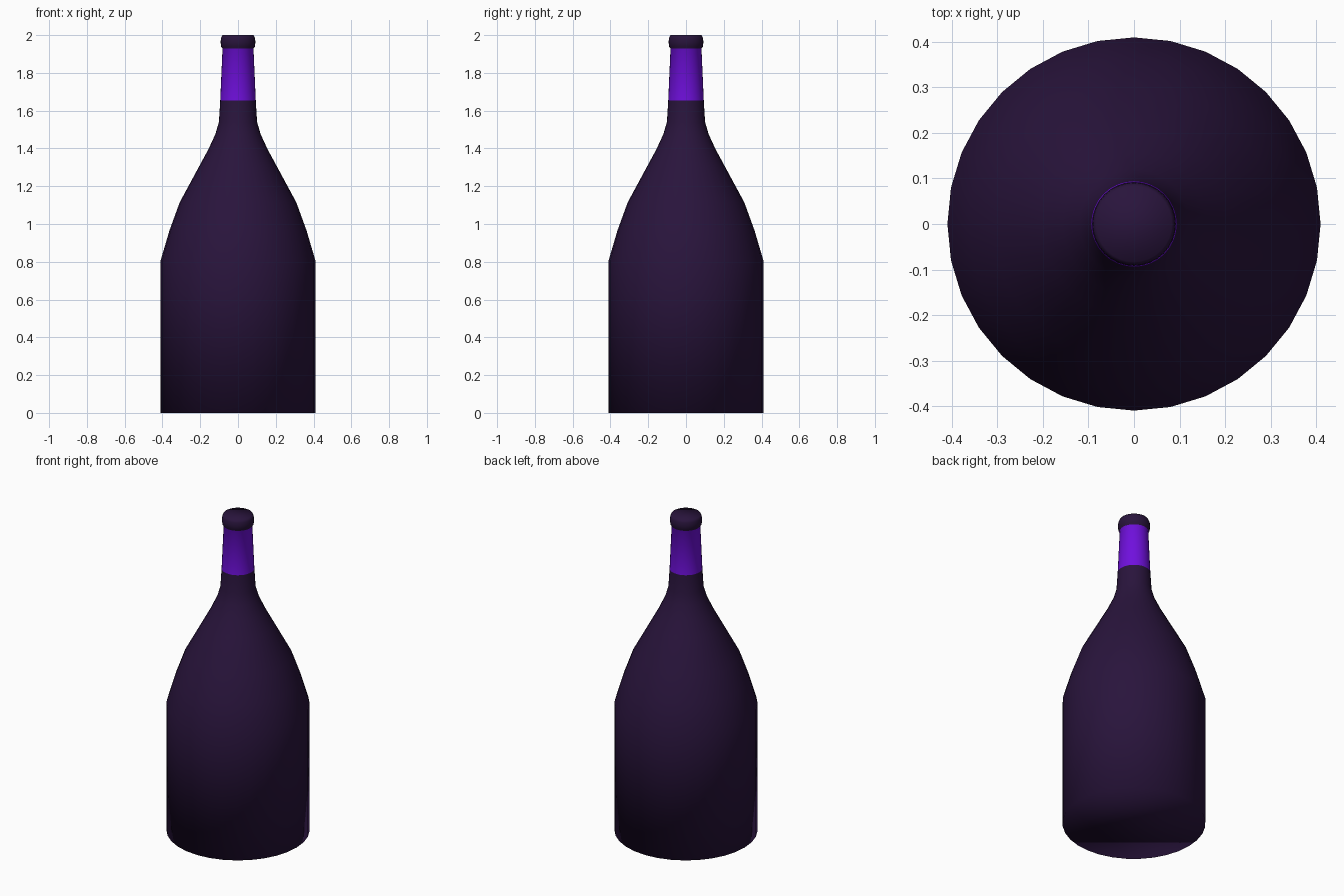
import bpy, bmesh, math

if "Cube" in bpy.data.objects:
    bpy.data.objects.remove(bpy.data.objects["Cube"])

SIDES = 32

def material(name, color):
    m = bpy.data.materials.new(name)
    m.diffuse_color = color
    m.use_nodes = True
    m.node_tree.nodes["Principled BSDF"].inputs["Base Color"].default_value = m.diffuse_color
    return m

# Bottle outline from base to mouth: (radius, height)
profile = [(0.41, 0), (0.41, 0.806), (0.363, 0.965), (0.309, 1.114),
           (0.203, 1.31), (0.157, 1.395), (0.12, 1.475), (0.101, 1.54),
           (0.094, 1.655), (0.082, 1.93), (0.09, 1.94), (0.092, 1.965),
           (0.09, 1.985), (0.083, 2.0)]
FOIL_RING = 8  # segment covered by the neck foil

bm = bmesh.new()
rings = []
for r, z in profile:
    rings.append([bm.verts.new((r * math.cos(math.tau * i / SIDES),
                                r * math.sin(math.tau * i / SIDES), z))
                  for i in range(SIDES)])

# Walls
for k, (low, high) in enumerate(zip(rings, rings[1:])):
    for i in range(SIDES):
        j = (i + 1) % SIDES
        face = bm.faces.new((low[i], low[j], high[j], high[i]))
        face.material_index = 1 if k == FOIL_RING else 0

# Base and mouth caps
bm.faces.new(rings[0][::-1])
bm.faces.new(rings[-1])
for f in bm.faces:
    f.smooth = True

mesh = bpy.data.meshes.new("bottle")
bm.to_mesh(mesh)
bm.free()
mesh.materials.append(material("dark_glass", (0.022, 0.007, 0.045, 1)))
mesh.materials.append(material("purple_foil", (0.16, 0.005, 0.72, 1)))
bottle = bpy.data.objects.new("bottle", mesh)
bpy.context.collection.objects.link(bottle)
